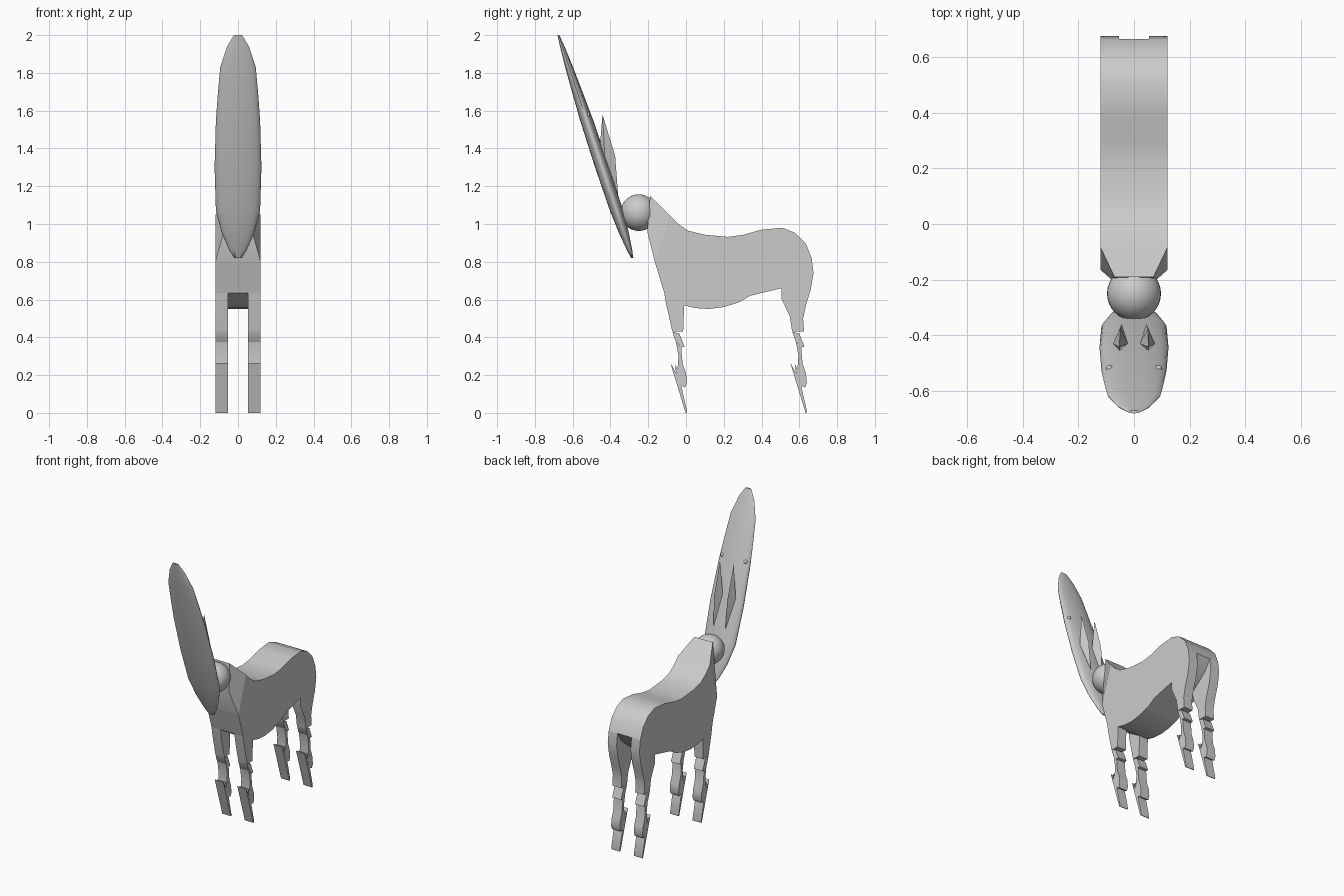
import bpy, bmesh, math


def finish(name, bm, angle=30):
    bmesh.ops.recalc_face_normals(bm, faces=bm.faces)
    mesh = bpy.data.meshes.new(name)
    bm.to_mesh(mesh)
    bm.free()
    ob = bpy.data.objects.new(name, mesh)
    bpy.context.collection.objects.link(ob)
    bpy.ops.object.select_all(action='DESELECT')
    ob.select_set(True)
    bpy.context.view_layer.objects.active = ob
    bpy.ops.object.shade_smooth_by_angle(angle=math.radians(angle))
    return ob


def loft(name, rings, angle=30):
    """Skin a list of equally sized closed rings and cap both ends."""
    bm = bmesh.new()
    vs = [[bm.verts.new(p) for p in r] for r in rings]
    n = len(rings[0])
    for a, b in zip(vs, vs[1:]):
        for i in range(n):
            j = (i + 1) % n
            bm.faces.new((a[i], a[j], b[j], b[i]))
    bm.faces.new(vs[0])
    bm.faces.new(vs[-1])
    return finish(name, bm, angle)


def slab(name, outline, x0, x1, dy=0.0):
    """Extrude a side (y, z) outline across x."""
    return loft(name, [[(x, y + dy, z) for y, z in outline] for x in (x0, x1)])


W = 0.12

# torso
slab("torso", [
    (-0.085, 1.045), (-0.04, 1.0), (0.01, 0.965), (0.1, 0.943), (0.22, 0.932),
    (0.30, 0.942), (0.40, 0.97), (0.51, 0.98), (0.58, 0.952), (0.635, 0.895),
    (0.665, 0.82), (0.62, 0.75), (0.56, 0.70), (0.505, 0.66), (0.34, 0.62),
    (0.28, 0.585), (0.20, 0.56), (0.12, 0.55), (0.05, 0.555), (-0.01, 0.57),
    (-0.115, 0.635), (-0.165, 0.80)], -W, W)

# tapering neck
loft("neck", [
    [(-W, -0.085, 1.045), (W, -0.085, 1.045), (W, -0.165, 0.80), (-W, -0.165, 0.80)],
    [(-0.07, -0.19, 1.15), (0.07, -0.19, 1.15), (0.075, -0.205, 0.96), (-0.075, -0.205, 0.96)]])

# neck joint ball
bm = bmesh.new()
bmesh.ops.create_uvsphere(bm, u_segments=32, v_segments=16, radius=0.097)
bmesh.ops.translate(bm, verts=bm.verts, vec=(0, -0.25, 1.06))
finish("neck_ball", bm, 60)


# long leaning head: rings of (height, half width, half thickness)
def head_y(z):
    return -0.285 - 0.39 * (z - 0.82) / 1.18


sections = [(0.82, 0.02, 0.006), (0.86, 0.045, 0.014), (0.95, 0.085, 0.026),
            (1.07, 0.117, 0.035), (1.3, 0.124, 0.038), (1.55, 0.117, 0.035),
            (1.7, 0.106, 0.028), (1.83, 0.094, 0.021), (1.94, 0.058, 0.012), (2.0, 0.022, 0.005)]
loft("head", [[(w * math.cos(k * math.pi / 10), head_y(z) + t * math.sin(k * math.pi / 10), z)
               for k in range(20)] for z, w, t in sections], 60)

# outlines for one leg, repeated at all four corners
front_thigh = [(-0.115, 0.635), (-0.01, 0.57), (-0.015, 0.43), (-0.072, 0.43), (-0.105, 0.575)]
hind_thigh = [(0.665, 0.82), (0.675, 0.74), (0.66, 0.65), (0.635, 0.57), (0.62, 0.50),
              (0.625, 0.43), (0.562, 0.43), (0.55, 0.51), (0.505, 0.605), (0.505, 0.66),
              (0.56, 0.70), (0.62, 0.75)]
knee = [(-0.072, 0.43), (-0.035, 0.42), (-0.008, 0.35), (-0.025, 0.347), (-0.055, 0.378)]
shin = [(-0.053, 0.376), (-0.025, 0.345), (-0.018, 0.26), (0.0, 0.21), (0.005, 0.16),
        (-0.005, 0.135), (-0.04, 0.15), (-0.052, 0.20), (-0.058, 0.256), (-0.045, 0.23),
        (-0.04, 0.30)]
hoof = [(-0.083, 0.265), (-0.066, 0.235), (-0.03, 0.165), (0.005, 0.01), (0.003, 0.0), (-0.002, 0.0)]

for side, s in (("right", 1), ("left", -1)):
    for end, dy in (("front", 0.0), ("hind", 0.635)):
        tag = f"{end}_{side}"
        slab("thigh_" + tag, hind_thigh if dy else front_thigh, s * 0.053, s * W)
        slab("knee_" + tag, knee, s * 0.053, s * W, dy)
        slab("shin_" + tag, shin, s * 0.053, s * 0.119, dy)
        slab("hoof_" + tag, hoof, s * 0.053, s * 0.118, dy)

    # pointed ear lying along the back of the head
    bm = bmesh.new()
    top = bm.verts.new((s * 0.052, -0.442, 1.58))
    low = bm.verts.new((s * 0.045, -0.36, 1.16))
    ring = [bm.verts.new(p) for p in ((s * 0.022, -0.43, 1.36), (s * 0.05, -0.375, 1.36),
                                      (s * 0.076, -0.43, 1.36), (s * 0.05, -0.46, 1.36))]
    for i in range(4):
        bm.faces.new((ring[i], ring[(i + 1) % 4], top))
        bm.faces.new((ring[(i + 1) % 4], ring[i], low))
    finish("ear_" + side, bm)

    # small eye bump
    bm = bmesh.new()
    bmesh.ops.create_uvsphere(bm, u_segments=12, v_segments=8, radius=0.013)
    bmesh.ops.translate(bm, verts=bm.verts, vec=(s * 0.088, head_y(1.58) + 0.016, 1.58))
    finish("eye_" + side, bm, 60)
